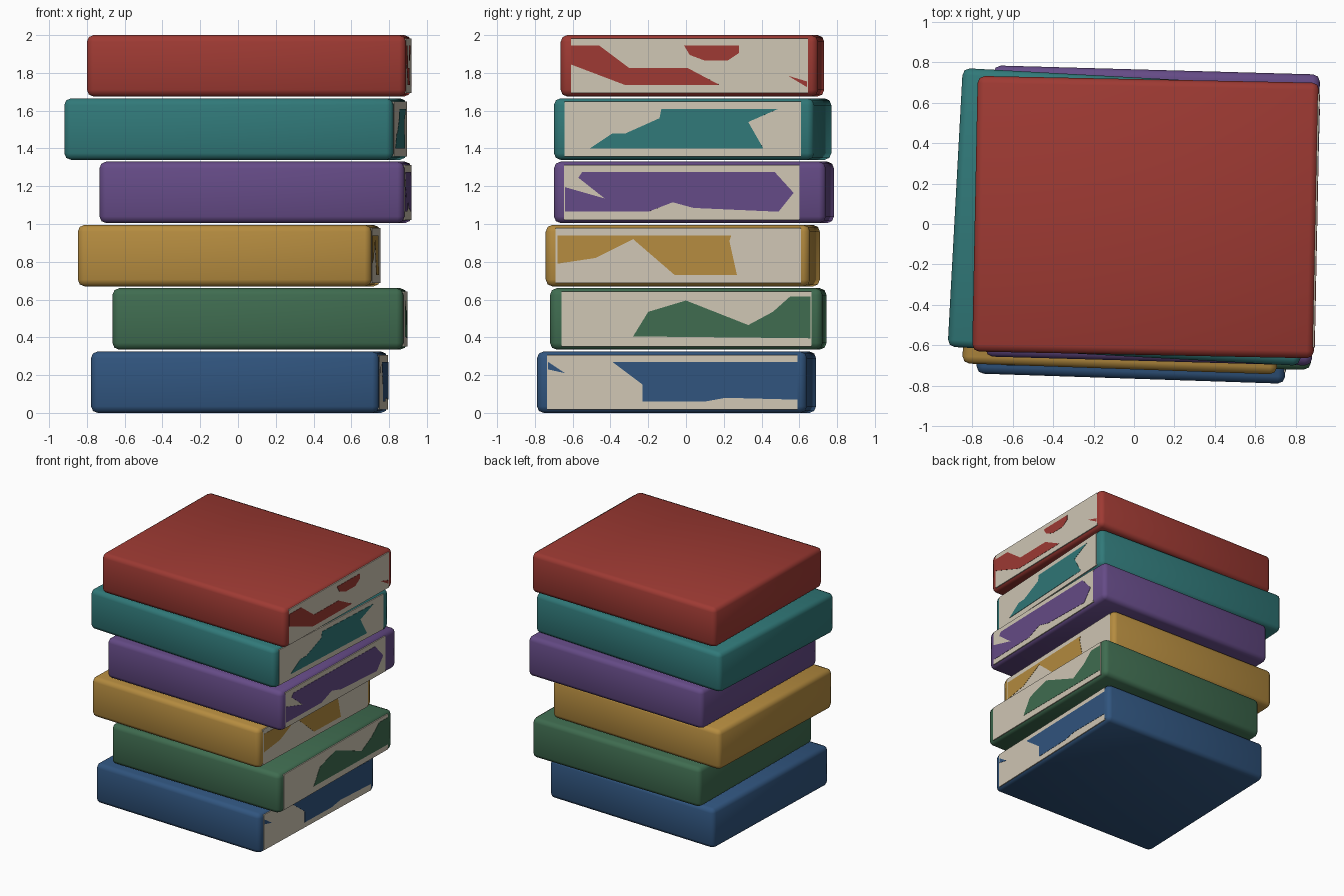
import bpy, bmesh
from math import radians, sin
from mathutils import Vector

if "Cube" in bpy.data.objects:
    bpy.data.objects.remove(bpy.data.objects["Cube"], do_unlink=True)

HEIGHT = 0.325
PITCH = 0.335
EDGE = 0.035


def material(name, colour):
    mat = bpy.data.materials.new(name)
    mat.use_nodes = True
    rgba = (*colour, 1)
    mat.diffuse_color = rgba
    mat.node_tree.nodes["Principled BSDF"].inputs["Base Color"].default_value = rgba
    return mat


def add_object(name, bm, mat, location, angle):
    bmesh.ops.recalc_face_normals(bm, faces=bm.faces)
    mesh = bpy.data.meshes.new(name)
    bm.to_mesh(mesh)
    bm.free()
    mesh.materials.append(mat)
    obj = bpy.data.objects.new(name, mesh)
    bpy.context.collection.objects.link(obj)
    obj.location = location
    obj.rotation_euler.z = angle
    return obj


def plate(name, outline, x, thickness, mat, location, angle):
    """Thin plate on the page side, outlined by (y, z) points."""
    bm = bmesh.new()
    face = bm.faces.new([bm.verts.new((x, y, z)) for y, z in outline])
    extruded = bmesh.ops.extrude_face_region(bm, geom=[face])["geom"]
    moved = [v for v in extruded if isinstance(v, bmesh.types.BMVert)]
    bmesh.ops.translate(bm, verts=moved, vec=(thickness, 0, 0))
    return add_object(name, bm, mat, location, angle)


def book(level, colour_name, colour, centre, size, turn, page_span, *patches):
    """Rounded cover with a page panel and cover-coloured patches on +x."""
    width, depth = size
    angle = radians(-turn)
    bottom = level * PITCH
    location = Vector((*centre, bottom + HEIGHT / 2))
    cover = material(colour_name + " cover", colour)

    # Cover block with softened edges
    bm = bmesh.new()
    bmesh.ops.create_cube(bm, size=1)
    bmesh.ops.scale(bm, vec=(width, depth, HEIGHT), verts=bm.verts)
    bmesh.ops.bevel(bm, geom=bm.edges[:], offset=EDGE, segments=2,
                    profile=0.5, affect="EDGES")
    for face in bm.faces:
        face.smooth = True
    add_object(colour_name + "_book_cover", bm, cover, location, angle)

    # Page panel
    middle = centre[1] + width / 2 * sin(angle)
    side = width / 2
    near, far = (y - middle for y in page_span)
    top = HEIGHT / 2 - EDGE / 2
    rim = [(near, -top), (far, -top), (far, top), (near, top)]
    plate(colour_name + "_book_pages", rim, side - 0.006, 0.008,
          paper, location, angle)

    # Cover-coloured patches, given in hundredths above the bottom of the book
    for number, points in enumerate(patches):
        outline = [(y / 100 - middle, z / 100 - HEIGHT / 2) for y, z in points]
        plate(f"{colour_name}_page_patch_{number}", outline, side - 0.005, 0.009,
              cover, location, angle)


paper = material("cream paper", (0.63, 0.57, 0.46))

# Stack from the bottom up
book(0, "blue", (0.03, 0.09, 0.21), (0.007, -0.05), (1.526, 1.43), 1.9,
     (-0.735, 0.59),
     [(-39, 27), (59, 27), (59, 7), (21, 8), (10, 6), (-23, 6), (-23, 15)],
     [(-73, 27), (-64, 21), (-73, 23)])
book(1, "green", (0.05, 0.15, 0.08), (0.115, 0.012), (1.54, 1.443), 0.8,
     (-0.66, 0.665),
     [(-28, 7), (-20, 20), (0, 26), (33, 13), (46, 20), (55, 28), (66, 28), (66, 6)])
book(2, "yellow", (0.46, 0.26, 0.05), (-0.047, -0.017), (1.556, 1.4), 2,
     (-0.69, 0.61),
     [(-68, 27), (24, 27), (23, 24), (27, 6), (-6, 6), (-28, 25), (-48, 15), (-68, 12)])
book(3, "purple", (0.13, 0.07, 0.24), (0.093, 0.042), (1.615, 1.44), 1.6,
     (-0.645, 0.6),
     [(-55, 27), (47, 27), (57, 16), (49, 6), (4, 8), (-7, 11), (-20, 6),
      (-64, 6), (-64, 19), (-43, 13), (-57, 24)])
book(4, "teal", (0.03, 0.19, 0.19), (-0.013, 0.035), (1.745, 1.38), 3.1,
     (-0.645, 0.61),
     [(-13, 27), (49, 27), (33, 20), (41, 6), (-51, 6), (-39, 14), (-32, 14), (-14, 22)])
book(5, "red", (0.34, 0.042, 0.033), (0.058, 0.034), (1.69, 1.363), 1.15,
     (-0.61, 0.645),
     [(-61, 27), (-46, 27), (-30, 15), (1, 15), (18, 6), (-32, 6), (-61, 17)],
     [(-1, 27), (28, 27), (28, 23), (22, 19), (10, 19), (2, 22)],
     [(54, 11), (64, 8), (64, 5)])
